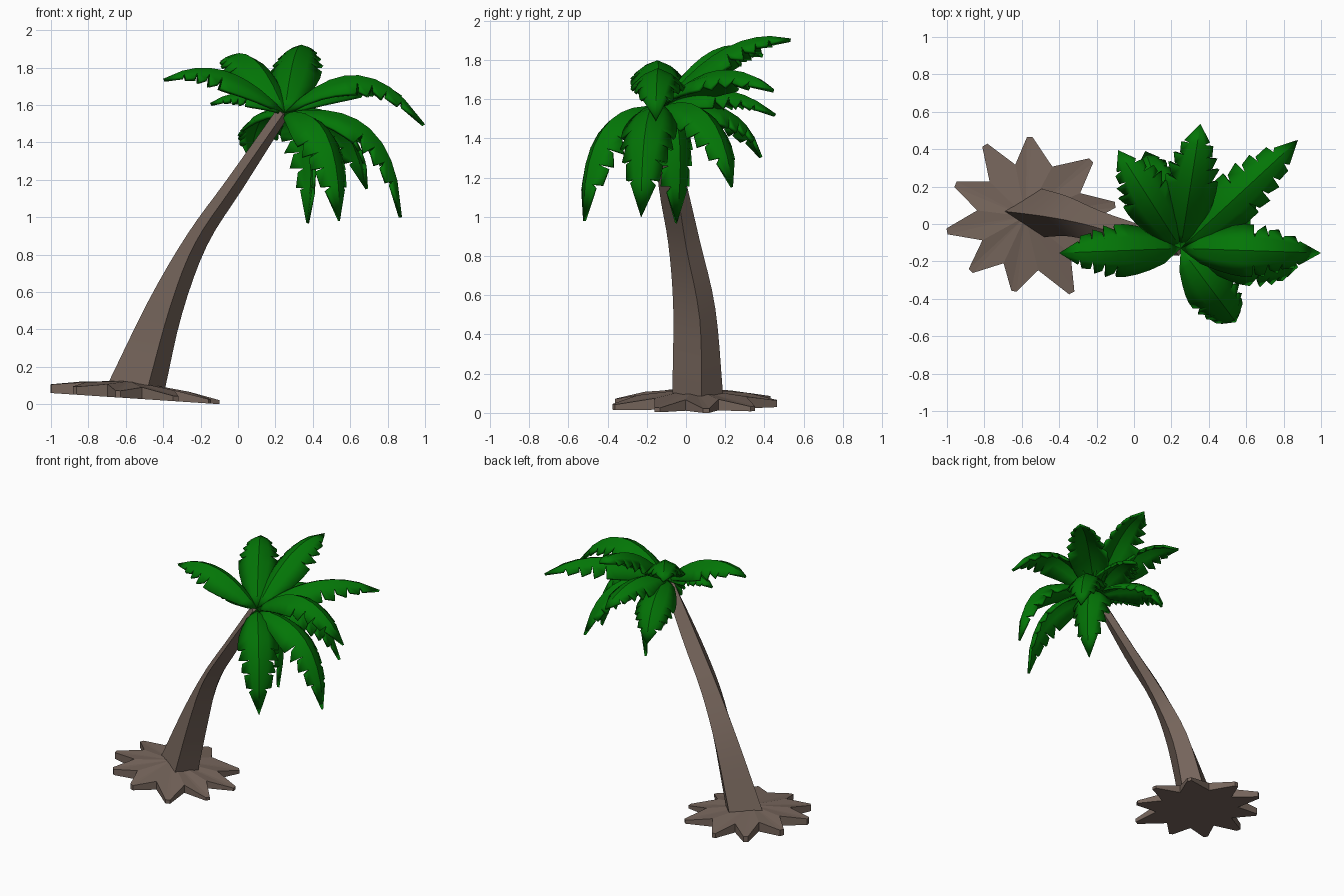
import bpy, math, random
from mathutils import Vector

if "Cube" in bpy.data.objects:
    bpy.data.objects.remove(bpy.data.objects["Cube"])

random.seed(4)


def material(name, col):
    m = bpy.data.materials.new(name)
    m.diffuse_color = (*col, 1)
    m.use_nodes = True
    m.node_tree.nodes["Principled BSDF"].inputs["Base Color"].default_value = m.diffuse_color
    return m


BROWN = material("bark_brown", (0.18, 0.13, 0.105))
GREEN = material("leaf_green", (0.001, 0.18, 0.002))


def make(name, verts, faces, mat, smooth=False):
    me = bpy.data.meshes.new(name)
    me.from_pydata([tuple(v) for v in verts], [], faces)
    me.materials.append(mat)
    me.validate()
    ob = bpy.data.objects.new(name, me)
    bpy.context.collection.objects.link(ob)
    if smooth:
        bpy.ops.object.select_all(action='DESELECT')
        ob.select_set(True)
        bpy.context.view_layer.objects.active = ob
        bpy.ops.object.shade_smooth_by_angle(angle=math.radians(30))
    return ob


# Star-shaped root plate: tilted, slightly domed on top
CX, CY = -0.55, 0.04
tips = [(-170, .457), (-138, .435), (-103, .41), (-62, .463), (-25, .44),
        (8, .454), (43, .44), (91, .425), (123, .455), (157, .44)]
rim = []
for i, (a, r) in enumerate(tips):
    b = tips[(i + 1) % len(tips)][0]
    if b < a:
        b += 360
    rim += [(a - 2, r), (a + 2, r), ((a + b) / 2, .29)]
top, bottom = [], []
for a, r in rim:
    x = CX + r * math.cos(math.radians(a))
    y = CY + r * math.sin(math.radians(a))
    dome = .03 if r < .3 else 0
    top.append((x, y, .064 - .094 * (x - CX) + dome))
    bottom.append((x, y, .03 - .066 * (x - CX)))
n = len(rim)
verts = top + bottom + [(CX - .03, CY, .125), (CX, CY, .03)]
faces = []
for i in range(n):
    j = (i + 1) % n
    faces += [(i, j, 2 * n), (n + j, n + i, 2 * n + 1), (i, n + i, n + j, j)]
make("root_plate", verts, faces, BROWN)

# Curved four-sided trunk: left, front, right and back corner per ring
rings = [
    [(-.71, .07, .08), (-.485, -.07, .08), (-.395, .08, .06), (-.50, .19, .08)],
    [(-.475, .04, .56), (-.36, -.065, .53), (-.30, .07, .48), (-.36, .15, .53)],
    [(-.27, .0, .91), (-.23, -.09, .86), (-.165, .0, .85), (-.18, .07, .88)],
    [(-.06, -.06, 1.20), (-.03, -.14, 1.16), (.03, -.05, 1.16), (.02, 0, 1.18)],
    [(.21, -.13, 1.58), (.24, -.17, 1.55), (.27, -.13, 1.54), (.26, -.09, 1.56)],
]
rings = [[Vector(p) for p in r] for r in rings]


def spline(p, u):
    i = min(int(u), len(p) - 2)
    t = u - i
    b, c = p[i], p[i + 1]
    a = p[i - 1] if i else b * 2 - c
    d = p[i + 2] if i + 2 < len(p) else c * 2 - b
    return .5 * (2 * b + (c - a) * t + (2 * a - 5 * b + 4 * c - d) * t * t
                 + (3 * b - a - 3 * c + d) * t ** 3)


verts, faces, N = [], [], 16
for k in range(N + 1):
    verts += [spline([r[c] for r in rings], k * 4 / N) for c in range(4)]
for k in range(N):
    for c in range(4):
        a, b = k * 4 + c, k * 4 + (c + 1) % 4
        faces.append((a, b, b + 4, a + 4))
faces += [(3, 2, 1, 0), tuple(N * 4 + c for c in range(4))]
make("trunk", verts, faces, BROWN, True)

# Fronds: folded arching leaves with a few torn notches
ROOT = Vector((.25, -.13, 1.56))
TS = [0, .1, .2, .3, .4, .5, .62, .73, .84, 1]


def frond(name, tip, f, cz):
    tip = Vector(tip)
    ctrl = ROOT.lerp(tip, f)
    ctrl.z = cz
    d = Vector((tip.x - ROOT.x, tip.y - ROOT.y, 0)).normalized()
    side = d.cross(Vector((0, 0, 1)))

    def mid(t):
        return ROOT * (1 - t) ** 2 + ctrl * (2 * t * (1 - t)) + tip * t * t

    length = sum((mid((i + 1) / 12) - mid(i / 12)).length for i in range(12))
    half = .142 * min(1, length / .7)

    def width(t):
        return half * max(0, math.sin(math.pi * t ** .88)) ** .65

    def point(t, w, sg):
        tan = (ctrl - ROOT) * (1 - t) + (tip - ctrl) * t
        nrm = side.cross(tan).normalized()
        return mid(t) + side * (sg * w) - nrm * (half * .68 * (w / half) ** 1.6)

    verts, faces = [], []
    for t in TS:
        verts += [mid(t), point(t, width(t) * .5, 1), point(t, width(t) * .5, -1)]
    last = len(TS) - 2
    for s, sg in ((1, 1), (2, -1)):
        prev = None
        for i in range(last + 1):
            a, b = i * 3, i * 3 + 3
            t0, t1 = TS[i], TS[i + 1]
            end = i == last
            quads = [(a, a + s, b) if end else
                     ((a, b + s, b) if i == 0 else (a, a + s, b + s, b))]
            # outer strip, torn into teeth past the middle
            if i > 0:
                if i < 5:
                    inner = prev
                else:
                    inner = len(verts)
                    ti = t0 + random.uniform(.01, .03)
                    verts.append(point(ti, width(ti) * random.uniform(.75, .95), sg))
                if end:
                    quads.append((a + s, inner, b))
                else:
                    prev = len(verts)
                    verts.append(point(t1, width(t1) * (1.06 if i > 4 else 1), sg))
                    quads.append((a + s, inner, prev, b + s))
            else:
                prev = len(verts)
                verts.append(point(t1, width(t1), sg))
                quads.append((a, prev, b + s))
            faces += [q if sg > 0 else q[::-1] for q in quads]
    ob = make(name, verts, faces, GREEN, True)
    m = ob.modifiers.new("thickness", 'SOLIDIFY')
    m.thickness = .018
    m.offset = -1


# tip position, reach of the bend, height of the bend
fronds = [
    ((.355, .535, 1.91), .5, 1.99), ((1.0, -.155, 1.497), .55, 1.99),
    ((.877, .45, 1.65), .5, 1.89), ((.695, .24, 1.153), .8, 1.69),
    ((.877, -.23, 1.0), .95, 1.67), ((.545, -.525, .98), 1.0, 1.62),
    ((.38, -.046, .966), 1.7, 1.6), ((.06, .39, 1.306), .8, 1.66),
    ((-.40, -.155, 1.74), .5, 1.92), ((-.15, -.11, 1.61), .5, 1.74),
    ((-.085, .395, 1.83), .5, 2.0), ((.36, .46, 1.525), .5, 1.76),
]
for i, args in enumerate(fronds):
    frond(f"frond_{i + 1}", *args)
